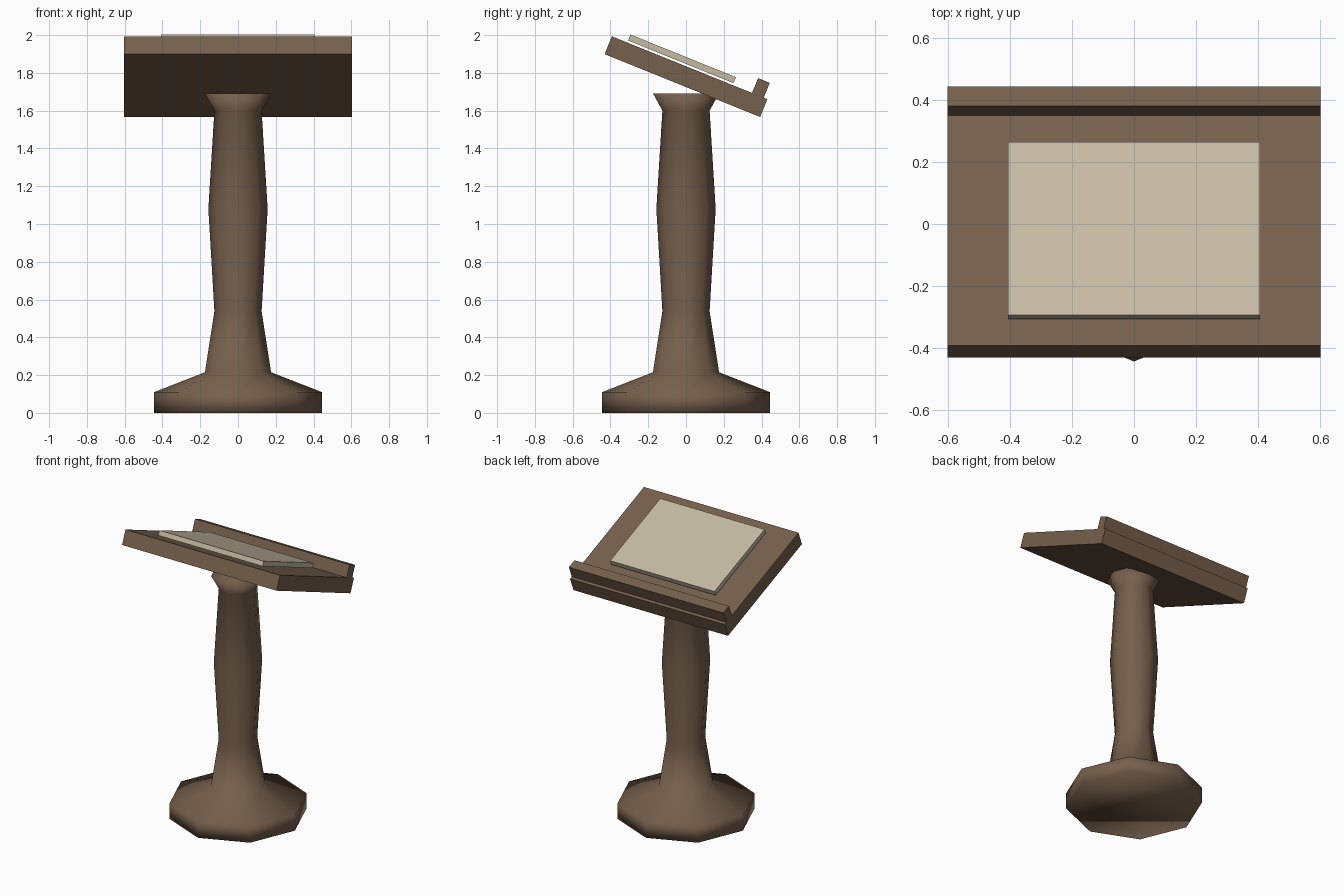
import bpy, bmesh, math
from mathutils import Matrix, Vector

if "Cube" in bpy.data.objects:
    bpy.data.objects.remove(bpy.data.objects["Cube"])

def material(name, rgb):
    m = bpy.data.materials.new(name)
    m.diffuse_color = (*rgb, 1)
    m.use_nodes = True
    m.node_tree.nodes["Principled BSDF"].inputs["Base Color"].default_value = m.diffuse_color
    return m

wood = material("brown_wood", (0.18, 0.115, 0.072))
paper = material("paper", (0.56, 0.49, 0.365))

def finish(name, bm, mat, smooth=False):
    bmesh.ops.recalc_face_normals(bm, faces=bm.faces)
    mesh = bpy.data.meshes.new(name)
    for f in bm.faces:
        f.smooth = smooth
    bm.to_mesh(mesh)
    bm.free()
    mesh.materials.append(mat)
    ob = bpy.data.objects.new(name, mesh)
    bpy.context.collection.objects.link(ob)
    return ob

# Pedestal: eight-sided smooth turned column with a flared foot and head
profile = [(0.444, 0), (0.444, 0.11), (0.175, 0.215), (0.125, 0.538),
           (0.157, 1.08), (0.125, 1.60), (0.174, 1.69)]
SIDES = 8
bm = bmesh.new()
rings = [[bm.verts.new((r * math.cos(i * math.tau / SIDES),
                        r * math.sin(i * math.tau / SIDES), z))
          for i in range(SIDES)] for r, z in profile]
for a, b in zip(rings, rings[1:]):
    for i in range(SIDES):
        j = (i + 1) % SIDES
        bm.faces.new((a[i], a[j], b[j], b[i]))
bm.faces.new(rings[0][::-1])
bm.faces.new(rings[-1])
finish("pedestal", bm, wood, smooth=True)

# Tilted top: all pieces share one frame, sloping down towards +y
tilt = Matrix.Translation((0, 0, 1.78)) @ Matrix.Rotation(math.radians(-22), 4, 'X')

def slab(name, centre, size, mat):
    bm = bmesh.new()
    bmesh.ops.create_cube(bm, size=1)
    bmesh.ops.scale(bm, vec=Vector(size), verts=bm.verts)
    ob = finish(name, bm, mat)
    ob.matrix_world = tilt @ Matrix.Translation(centre)

slab("desk_board", (0, 0, 0), (1.206, 0.888, 0.102), wood)
slab("book_ledge", (0, 0.39, 0.092), (1.206, 0.067, 0.088), wood)
slab("paper_sheet", (0, -0.055, 0.0795), (0.814, 0.602, 0.034), paper)
